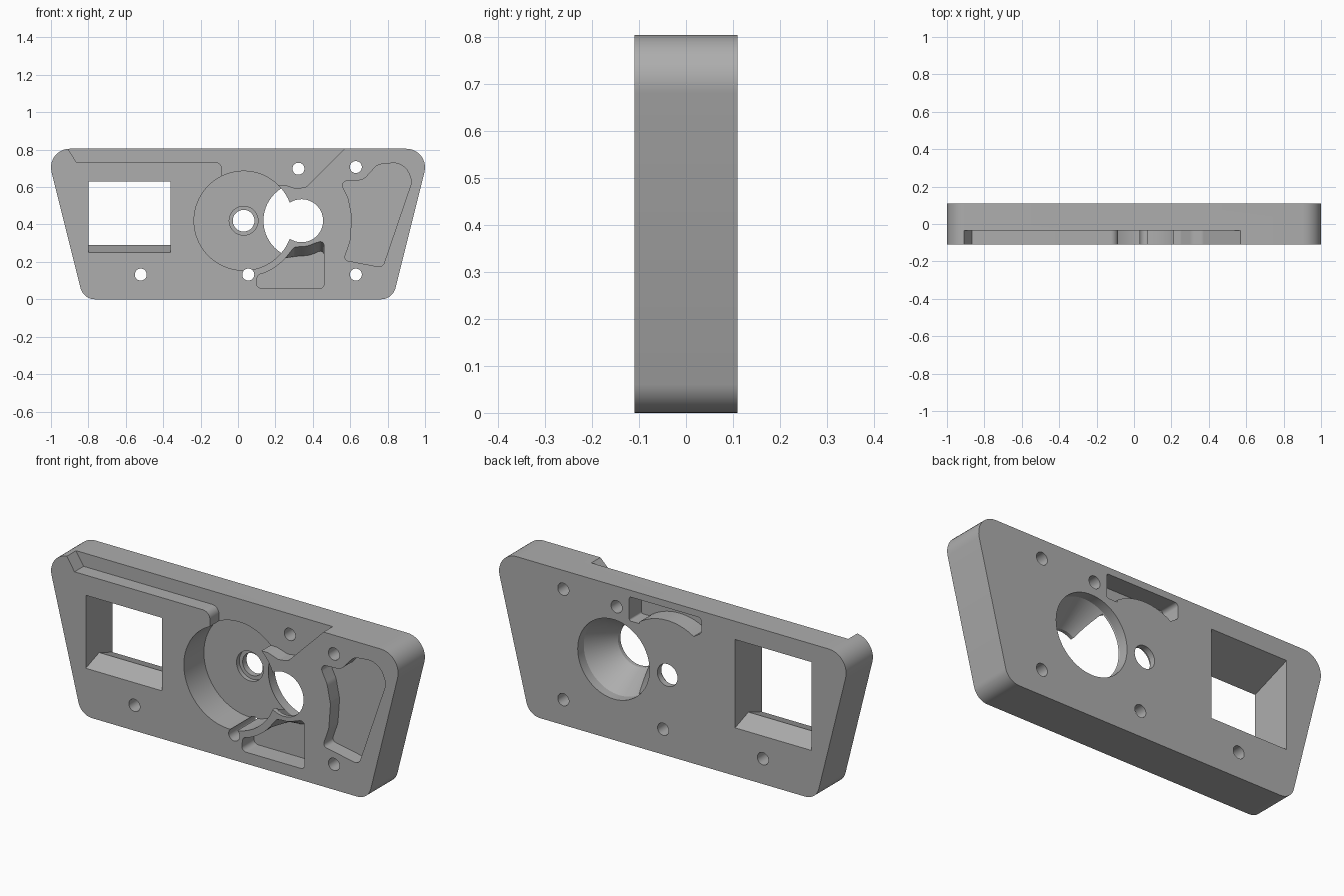
import bpy
import bmesh
from math import sin, cos, pi, radians
from mathutils import Vector

old = bpy.data.objects.get("Cube")
if old:
    bpy.data.objects.remove(old, do_unlink=True)

FRONT, BACK, OUT = -0.11, 0.11, 0.2

grey = bpy.data.materials.new("plain grey")
grey.use_nodes = True
grey.diffuse_color = (0.42, 0.42, 0.42, 1)
grey.node_tree.nodes["Principled BSDF"].inputs["Base Color"].default_value = grey.diffuse_color


def circle(x, z, r, n=72):
    return [(x + r * cos(2 * pi * i / n), z + r * sin(2 * pi * i / n)) for i in range(n)]


def arc(x, z, r, start, end, n=14):
    angles = [radians(start + (end - start) * i / n) for i in range(n + 1)]
    return [(x + r * cos(a), z + r * sin(a)) for a in angles]


def rounded(points, steps=10):
    """Outline from (x, z) or (x, z, fillet radius) corners."""
    out = []
    for i, p in enumerate(points):
        c = Vector(p[:2])
        if len(p) == 2:
            out.append(tuple(c))
            continue
        a = (Vector(points[i - 1][:2]) - c).normalized()
        b = (Vector(points[(i + 1) % len(points)][:2]) - c).normalized()
        half = a.angle(b) / 2
        centre = c + (a + b).normalized() * (p[2] / sin(half))
        reach = p[2] * cos(half) / sin(half)
        u = (c + a * reach - centre).normalized()
        v = (c + b * reach - centre).normalized()
        for k in range(steps + 1):
            t = k / steps
            turn = u.angle(v)
            spoke = (u * sin((1 - t) * turn) + v * sin(t * turn)) / sin(turn)
            out.append(tuple(centre + spoke * p[2]))
    return out


def loft(name, sections):
    """Closed solid through (y, outline) sections with matching point counts."""
    bm = bmesh.new()
    rings = [[bm.verts.new((x, y, z)) for x, z in pts] for y, pts in sections]
    for r, s in zip(rings, rings[1:]):
        for i in range(len(r)):
            j = (i + 1) % len(r)
            bm.faces.new((r[i], r[j], s[j], s[i]))
    bm.faces.new(rings[0])
    bm.faces.new(rings[-1])
    bmesh.ops.recalc_face_normals(bm, faces=bm.faces)
    mesh = bpy.data.meshes.new(name)
    bm.to_mesh(mesh)
    bm.free()
    mesh.materials.append(grey)
    obj = bpy.data.objects.new(name, mesh)
    bpy.context.collection.objects.link(obj)
    return obj


def prism(name, y0, y1, outline):
    return loft(name, [(y0, outline), (y1, outline)])


# Main plate
plate = prism("housing_plate", FRONT, BACK, rounded([
    (-1.028, 0.805, 0.1), (-0.827, 0, 0.08), (0.827, 0, 0.08), (1.028, 0.805, 0.1)]))
cutters = []

# Top step, open at the upper edge
cutters.append(prism("top_step", -OUT, -0.035, rounded([
    (-0.971, 0.9), (-0.865, 0.735), (-0.085, 0.735, 0.04), (-0.085, 0.55), (0.18, 0.55),
    (0.18, 0.612), (0.25, 0.612, 0.03), (0.31, 0.592, 0.05), (0.365, 0.6, 0.04), (0.665, 0.9)])))

# Round front bore with its stepped shaft hole
bore = (0.03, 0.42)
cutters.append(prism("round_bore", -OUT, 0.055, circle(*bore, 0.265, 96)))
cutters.append(prism("shaft_counterbore", 0, 0.078, circle(*bore, 0.077)))
cutters.append(prism("shaft_hole", 0, OUT, circle(*bore, 0.058)))

# Funnel opening from the back
cutters.append(loft("funnel", [(y, circle(0.34, 0.42, r)) for y, r in
                               ((-OUT, 0.115), (-0.09, 0.115), (0.06, 0.207), (OUT, 0.207))]))

# Window with ridged floor and sloping ceiling
cutters.append(loft("window", [
    (y, [(-0.8, low), (-0.36, low), (-0.36, high), (-0.8, high)]) for y, low, high in
    ((-OUT, 0.25, 0.63), (FRONT, 0.25, 0.63), (0, 0.29, 0.67), (BACK, 0.25, 0.71), (OUT, 0.25, 0.71))]))

# Curved pocket on the right
cutters.append(prism("side_pocket", -OUT, -0.035, rounded([
    (0.545, 0.632, 0.025), (0.67, 0.637, 0.06), (0.745, 0.72, 0.06), (0.89, 0.735, 0.09),
    (0.93, 0.63, 0.05), (0.773, 0.17, 0.03), (0.565, 0.21, 0.02), (0.6, 0.31, 0.1),
    (0.61, 0.44, 0.1), (0.59, 0.54, 0.08)])))


# Lower pocket, its ceiling sloping away from the funnel
def lower_outline(drop):
    return rounded([(0.46, 0.06, 0.02), (0.095, 0.06, 0.025), (0.105, 0.13, 0.02)]
                   + arc(*bore, 0.3, -70, -42)
                   + [(0.3, 0.278 - drop, 0.015)]
                   + arc(0.34, 0.42, 0.138 + drop, -92, -62)
                   + [(0.46, 0.315 - drop, 0.02)])


cutters.append(loft("lower_pocket", [(-OUT, lower_outline(0)), (FRONT, lower_outline(0)),
                                     (-0.01, lower_outline(0.05))]))

# Curved slot in the back
cutters.append(prism("back_slot", 0.01, OUT, rounded(
    [(0.25, 0.77, 0.01), (0.25, 0.645, 0.01), (0.19, 0.645)]
    + arc(*bore, 0.285, 56, 122) + [(-0.165, 0.69, 0.02), (-0.165, 0.77, 0.02)])))

# Screw holes
for i, (x, z) in enumerate(((-0.52, 0.132), (0.055, 0.132), (0.63, 0.132), (0.63, 0.707), (0.323, 0.698))):
    cutters.append(prism(f"screw_hole_{i}", -OUT, OUT, circle(x, z, 0.032, 40)))

# Cut everything out of the plate
bpy.ops.object.select_all(action="DESELECT")
bpy.context.view_layer.objects.active = plate
plate.select_set(True)
for c in cutters:
    mod = plate.modifiers.new(c.name, "BOOLEAN")
    mod.operation, mod.solver, mod.object = "DIFFERENCE", "EXACT", c
    bpy.ops.object.modifier_apply(modifier=mod.name)
    bpy.data.objects.remove(c, do_unlink=True)
bpy.ops.object.shade_smooth_by_angle(angle=radians(25))
